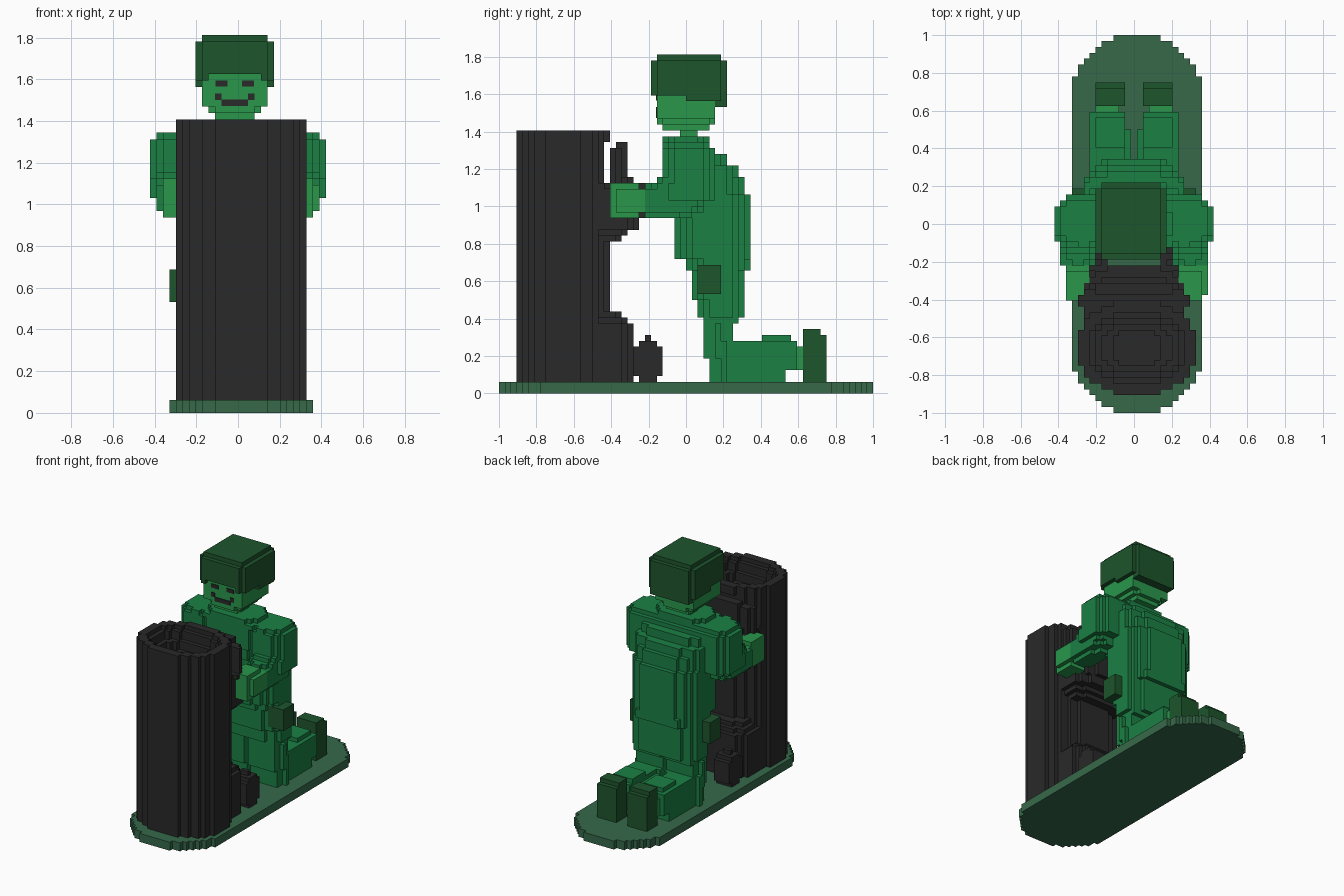
import bpy, bmesh, math
from mathutils import Vector

if "Cube" in bpy.data.objects:
    bpy.data.objects.remove(bpy.data.objects["Cube"], do_unlink=True)

V = 2 / 64          # block size
C = V / 2
taken = set()       # blocks already used by an earlier part


def material(name, hex_code):
    rgb = [int(hex_code[i:i + 2], 16) / 255 for i in (0, 2, 4)]
    lin = [c / 12.92 if c <= 0.04045 else ((c + 0.055) / 1.055) ** 2.4 for c in rgb] + [1]
    m = bpy.data.materials.new(name)
    m.use_nodes = True
    m.diffuse_color = lin
    m.node_tree.nodes["Principled BSDF"].inputs["Base Color"].default_value = lin
    return m


cloth = material("cloth green", "1B8044")
skin = material("light green", "29974B")
dark = material("dark green", "1D552C")
ground = material("grey green", "36694A")
black = material("soft black", "29292A")


# Solids: each returns a test for a point
def box(x0, x1, y0, y1, z0, z1):
    return lambda x, y, z: x0 < x < x1 and y0 < y < y1 and z0 < z < z1


def column(cx, cy, rx, ry, z0, z1, n=2.0):
    return lambda x, y, z: z0 < z < z1 and abs((x - cx) / rx) ** n + abs((y - cy) / ry) ** n <= 1


def limb(a, b, r):
    a, b = Vector(a), Vector(b)
    d = b - a

    def test(x, y, z):
        p = Vector((x, y, z)) - a
        t = max(0, min(1, p.dot(d) / d.length_squared))
        return (p - d * t).length <= r
    return test


def mirrored(f):
    return lambda x, y, z: f(abs(x), y, z)


SIDES = [((1, 0, 0), [(1, 0, 0), (1, 1, 0), (1, 1, 1), (1, 0, 1)]),
         ((-1, 0, 0), [(0, 0, 0), (0, 0, 1), (0, 1, 1), (0, 1, 0)]),
         ((0, 1, 0), [(0, 1, 0), (0, 1, 1), (1, 1, 1), (1, 1, 0)]),
         ((0, -1, 0), [(0, 0, 0), (1, 0, 0), (1, 0, 1), (0, 0, 1)]),
         ((0, 0, 1), [(0, 0, 1), (1, 0, 1), (1, 1, 1), (0, 1, 1)]),
         ((0, 0, -1), [(0, 0, 0), (0, 1, 0), (1, 1, 0), (1, 0, 0)])]


def blocks(name, mat, solids, cuts=()):
    """Fill the solids with blocks and keep only the outer faces."""
    cells = set()
    for i in range(-14, 15):
        for j in range(-32, 32):
            for k in range(59):
                p = (i * V, (j + 0.5) * V, (k + 0.5) * V)
                if any(s(*p) for s in solids) and not any(c(*p) for c in cuts):
                    cells.add((i, j, k))
    cells -= taken
    taken.update(cells)
    bm, verts = bmesh.new(), {}
    for c in cells:
        for step, corners in SIDES:
            if tuple(a + b for a, b in zip(c, step)) in cells:
                continue
            face = []
            for o in corners:
                q = tuple(a + b for a, b in zip(c, o))
                if q not in verts:
                    verts[q] = bm.verts.new(((q[0] - 0.5) * V, q[1] * V, q[2] * V))
                face.append(verts[q])
            bm.faces.new(face)
    bmesh.ops.dissolve_limit(bm, angle_limit=math.radians(1), verts=bm.verts, edges=bm.edges)
    me = bpy.data.meshes.new(name)
    bm.to_mesh(me)
    bm.free()
    me.materials.append(mat)
    bpy.context.collection.objects.link(bpy.data.objects.new(name, me))


# Rounded ground plate
blocks("base", ground, [box(-0.33, 0.36, -0.66, 0.66, 0, 0.0625),
                        column(C, 0.652, 0.35, 0.352, 0, 0.0625),
                        column(C, -0.652, 0.35, 0.352, 0, 0.0625)])

# Helmet with chamfered corners and a lower back, over a stepped jaw and neck
blocks("helmet", dark,
       [column(-C, C, 0.19, 0.204, 1.565, 1.78, 6), column(-C, C, 0.16, 0.175, 1.78, 1.815, 6),
        box(-0.17, 0.14, 0.15, 0.22, 1.53, 1.6)],
       [box(-0.14, 0.11, -0.2, -0.155, 1.5, 1.63), box(-0.17, 0.14, -0.155, 0.155, 1.4, 1.63),
        box(-1, 1, -0.2, 0.0, 1.5, 1.6)])
blocks("head", skin, [column(-C, 0, 0.16, 0.16, 1.47, 1.63, 8),
                      column(-C, 0, 0.13, 0.145, 1.438, 1.47, 7),
                      column(-C, 0, 0.098, 0.13, 1.406, 1.44, 7),
                      box(-0.08, 0.05, -0.04, 0.06, 1.34, 1.41)])

# Round barrel with a stepped bowl, and a rear wall set back under the rim
blocks("barrel", black,
       [column(C, -0.656, 0.316, 0.254, 0.0625, 1.41, 2.1)],
       [column(C, -0.656, rx, ry, z0, 1.45) for rx, ry, z0 in
        ((0.26, 0.195, 1.375), (0.23, 0.17, 1.31), (0.195, 0.14, 1.25), (0.14, 0.10, 1.19))]
       + [box(-1, 1, -0.44, -0.40, 1.13, 1.35)])
# Rear mount: upright curved plate on a bulge that tapers below
blocks("barrel_rear_mount", black,
       [column(0, -0.40, 0.30, 0.085, 1.1, 1.315, 2.5), box(-0.20, 0.20, -0.38, -0.31, 1.3, 1.345),
        column(0, -0.42, 0.275, 0.145, 0.97, 1.17, 2.6),
        column(0, -0.42, 0.28, 0.20, 0.93, 1.13, 2.6), column(0, -0.42, 0.27, 0.18, 0.875, 0.94, 2.6),
        column(0, -0.42, 0.24, 0.12, 0.84, 0.88, 2.6), column(0, -0.42, 0.2, 0.07, 0.81, 0.85, 2.6)],
       [box(-1, 1, -0.60, -0.407, 1.13, 1.35)])
blocks("barrel_foot_bracket", black,
       [column(0, -0.42, 0.27, 0.15, 0.0625, 0.36, 2.6), column(0, -0.42, 0.25, 0.115, 0.36, 0.41, 2.6),
        column(0, -0.42, 0.2, 0.07, 0.41, 0.44, 2.6)])
blocks("barrel_feet", black, [mirrored(f) for f in (
    box(0.14, 0.265, -0.25, -0.157, 0.0625, 0.28), box(0.14, 0.265, -0.285, -0.125, 0.09, 0.25),
    box(0.17, 0.235, -0.22, -0.187, 0.28, 0.315))])

# Hands gripping the mount
blocks("hands", skin, [mirrored(box(0.235, 0.36, -0.41, -0.25, 0.94, 1.13)),
                       mirrored(box(0.235, 0.36, -0.26, -0.22, 0.97, 1.10)),
                       box(0.35, 0.395, -0.38, -0.22, 0.97, 1.10)])

# Holsters and boots
blocks("holsters", dark, [mirrored(box(0.20, 0.328, 0.06, 0.19, 0.53, 0.69))])
blocks("boots", dark, [mirrored(box(0.047, 0.203, 0.625, 0.75, 0.0625, 0.315)),
                       mirrored(box(0.047, 0.203, 0.625, 0.72, 0.3, 0.345))])
blocks("ankles", skin, [mirrored(box(0.078, 0.19, 0.56, 0.63, 0.12, 0.25))])

# Torso and thighs as stacked slabs: bottom, top, front, back, half width
slabs = [(0.0625, 0.28, 0.125, 0.28, 0.25), (0.20, 0.36, 0.094, 0.25, 0.25),
         (0.36, 0.41, 0.094, 0.28, 0.25), (0.41, 0.50, 0.06, 0.315, 0.265),
         (0.50, 0.66, 0.03, 0.315, 0.265), (0.66, 0.72, 0.0, 0.345, 0.265),
         (0.72, 1.06, -0.06, 0.345, 0.265), (1.06, 1.16, -0.09, 0.315, 0.27),
         (1.16, 1.22, -0.125, 0.28, 0.29), (1.22, 1.28, -0.125, 0.22, 0.30),
         (1.28, 1.315, -0.125, 0.16, 0.30), (1.315, 1.345, -0.125, 0.125, 0.30),
         (1.345, 1.377, -0.125, 0.125, 0.20)]
blocks("body", cloth,
       [column(0, (f + b) / 2, w, (b - f) / 2, z0, z1, 2.7 if z0 > 0.4 else 20)
        for z0, z1, f, b, w in slabs],
       [box(-0.02, 0.02, 0, 1, 0, 0.42)])
blocks("calves", cloth, [mirrored(f) for f in (
    box(0.016, 0.24, 0.12, 0.50, 0.0625, 0.25), box(0.047, 0.22, 0.12, 0.53, 0.0625, 0.28),
    box(0.047, 0.22, 0.50, 0.595, 0.125, 0.28), box(0.06, 0.19, 0.40, 0.56, 0.25, 0.315))])

# Sleeves: rounded shoulder, upper arm, forearm forward
blocks("sleeves", cloth, [mirrored(f) for f in (
    column(0.28, 0.015, 0.14, 0.145, 1.03, 1.315, 2.3), column(0.27, 0.01, 0.125, 0.12, 1.3, 1.345, 2.5),
    limb((0.29, 0.0, 1.10), (0.295, -0.05, 1.08), 0.125),
    limb((0.295, 0.0, 1.05), (0.30, -0.15, 1.03), 0.105))])


# Painted face: eyes and smile as thin plates
def plate(name, x0, x1, z0, z1):
    bm = bmesh.new()
    bmesh.ops.create_cube(bm, size=1)
    for v in bm.verts:
        v.co = ((x0 + x1) / 2 + v.co.x * (x1 - x0), -0.157 + v.co.y * 0.008,
                (z0 + z1) / 2 + v.co.z * (z1 - z0))
    me = bpy.data.meshes.new(name)
    bm.to_mesh(me)
    bm.free()
    me.materials.append(black)
    bpy.context.collection.objects.link(bpy.data.objects.new(name, me))


for s, side in ((-1, "right"), (1, "left")):
    for part, a, b, z0, z1 in (("eye", 0.034, 0.092, 1.566, 1.594),
                               ("smile_corner", 0.063, 0.094, 1.50, 1.531)):
        x = sorted((s * a - C, s * b - C))
        plate(f"{side}_{part}", x[0], x[1], z0, z1)
plate("mouth", -0.08, 0.048, 1.472, 1.502)
